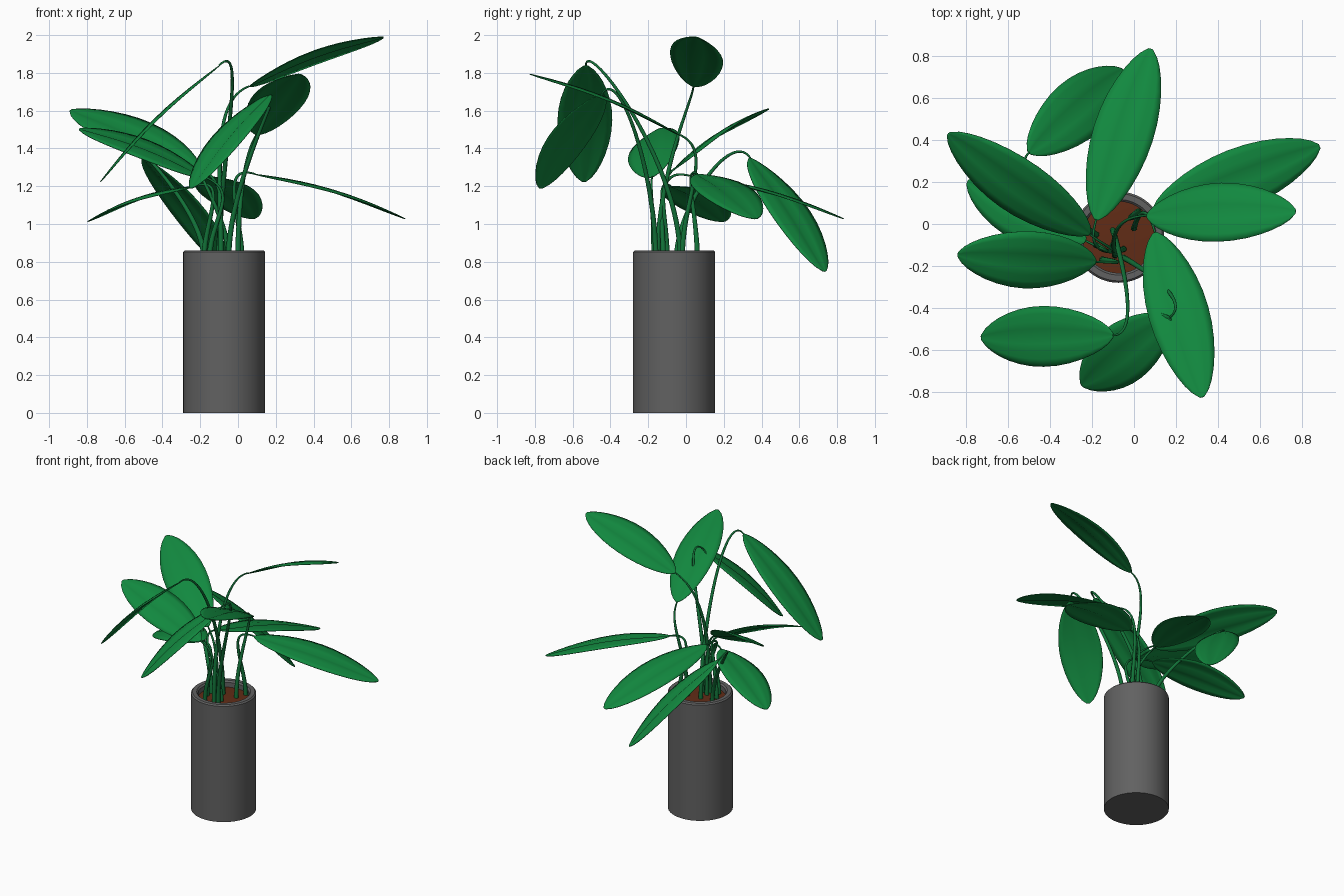
import bpy, bmesh, math
from mathutils import Vector, Matrix

if "Cube" in bpy.data.objects:
    bpy.data.objects.remove(bpy.data.objects["Cube"])


def material(name, rgb):
    m = bpy.data.materials.new(name)
    m.diffuse_color = (*rgb, 1)
    m.use_nodes = True
    m.node_tree.nodes["Principled BSDF"].inputs["Base Color"].default_value = m.diffuse_color
    return m


GREEN = material("leaf_green", (0.006, 0.25, 0.05))
STEM = material("stem_green", (0.006, 0.17, 0.04))
SOIL = material("soil_brown", (0.12, 0.025, 0.008))
GREY = material("pot_grey", (0.12, 0.12, 0.12))
CX, CY = -0.073, -0.063
UP = Vector((0, 0, 1))


def add_mesh(name, bm, mat, angle):
    bmesh.ops.recalc_face_normals(bm, faces=bm.faces)
    me = bpy.data.meshes.new(name)
    bm.to_mesh(me)
    bm.free()
    me.materials.append(mat)
    ob = bpy.data.objects.new(name, me)
    bpy.context.collection.objects.link(ob)
    bpy.ops.object.select_all(action='DESELECT')
    ob.select_set(True)
    bpy.context.view_layer.objects.active = ob
    bpy.ops.object.shade_smooth_by_angle(angle=math.radians(angle))
    return ob


def lathe(name, profile, mat, sides=64):
    bm = bmesh.new()
    vs = [bm.verts.new((CX + r, CY, z)) for r, z in profile]
    edges = [bm.edges.new(p) for p in zip(vs, vs[1:])]
    bmesh.ops.spin(bm, geom=vs + edges, cent=(CX, CY, 0), axis=(0, 0, 1),
                   angle=2 * math.pi, steps=sides)
    bmesh.ops.remove_doubles(bm, verts=bm.verts, dist=1e-4)
    return add_mesh(name, bm, mat, 40)


def leaf(name, base, tip, roll, width=0.29, bulge=0.035, steps=16):
    along = tip - base
    turn = Matrix.Rotation(math.radians(roll), 3, along)
    side = turn @ along.cross(UP).normalized()
    up = side.cross(along).normalized()
    bm = bmesh.new()
    rows = []
    for i in range(steps + 1):
        t = (1 - math.cos(math.pi * i / steps)) / 2
        arch = math.sin(math.pi * t)
        w = max(arch, 0.01) ** 0.58
        mid = base + along * t + up * bulge * arch
        row = []
        for k in range(-4, 5):
            s = k / 4
            # shallow midrib groove with gently drooping edges
            h = (-0.010 if k == 0 else 0.004 - 0.014 * s * s) * w
            row.append(bm.verts.new(mid + side * s * w * width / 2 + up * h))
        rows.append(row)
    for a, b in zip(rows, rows[1:]):
        for k in range(8):
            bm.faces.new((a[k], a[k + 1], b[k + 1], b[k]))
    ob = add_mesh(name, bm, GREEN, 60)
    ob.modifiers.new("thickness", 'SOLIDIFY').thickness = 0.004


def stem(name, root, base, tip):
    # Rises straight out of the soil and arrives in line with the leaf
    rise = UP * (base.z - root.z) * 0.5
    reach = (tip - base).normalized() * 0.22
    cu = bpy.data.curves.new(name, 'CURVE')
    cu.dimensions = '3D'
    cu.bevel_depth = 1
    cu.bevel_resolution = 3
    cu.resolution_u = 32
    cu.use_fill_caps = True
    sp = cu.splines.new('BEZIER')
    sp.bezier_points.add(1)
    for bp, co, handle, r in zip(sp.bezier_points, (root, base), (rise, reach), (0.015, 0.005)):
        bp.handle_left_type = bp.handle_right_type = 'FREE'
        bp.co, bp.handle_left, bp.handle_right = co, co - handle, co + handle
        bp.radius = r
    cu.materials.append(STEM)
    bpy.context.collection.objects.link(bpy.data.objects.new(name, cu))


# Pot with a softened rim, and soil just below it
lathe("pot", [(0, 0), (.217, 0), (.217, .852), (.208, .861), (.18, .861), (.17, .85),
              (.17, .80), (0, .80)], GREY)
lathe("soil", [(.171, .815), (0, .825)], SOIL)

# Each plant stalk: stem root (x, y), leaf base, leaf tip, roll in degrees
PLANTS = {
    "back_hanging": ((-.18, -.05), (-.50, .34, 1.35), (-.05, .735, .75), 0),
    "back": ((-.05, -.12), (-.18, .02, 1.255), (.08, .835, 1.03), -5),
    "right_low": ((.02, .06), (.09, .06, 1.265), (.885, .37, 1.03), 6),
    "right_high": ((-.09, -.15), (.06, .04, 1.73), (.77, .06, 1.99), -15),
    "front_right": ((0, -.02), (.10, -.04, 1.475), (.325, -.825, 1.795), -6),
    "front_hanging": ((-.05, -.16), (.17, -.445, 1.69), (-.25, -.77, 1.19), 0),
    "front_left": ((-.10, -.03), (-.10, -.53, 1.84), (-.73, -.54, 1.225), 0),
    "left": ((-.15, -.17), (-.18, -.18, 1.25), (-.84, -.145, 1.505), -20),
    "back_left_high": ((-.10, -.10), (-.21, -.05, 1.30), (-.885, .43, 1.605), -26),
    "back_left_low": ((-.18, -.10), (-.23, -.08, 1.2), (-.795, .20, 1.015), -8),
}
for name, (root, base, tip, roll) in PLANTS.items():
    base, tip = Vector(base), Vector(tip)
    stem(name + "_stem", Vector((*root, .815)), base, tip)
    leaf(name + "_leaf", base, tip, roll)
